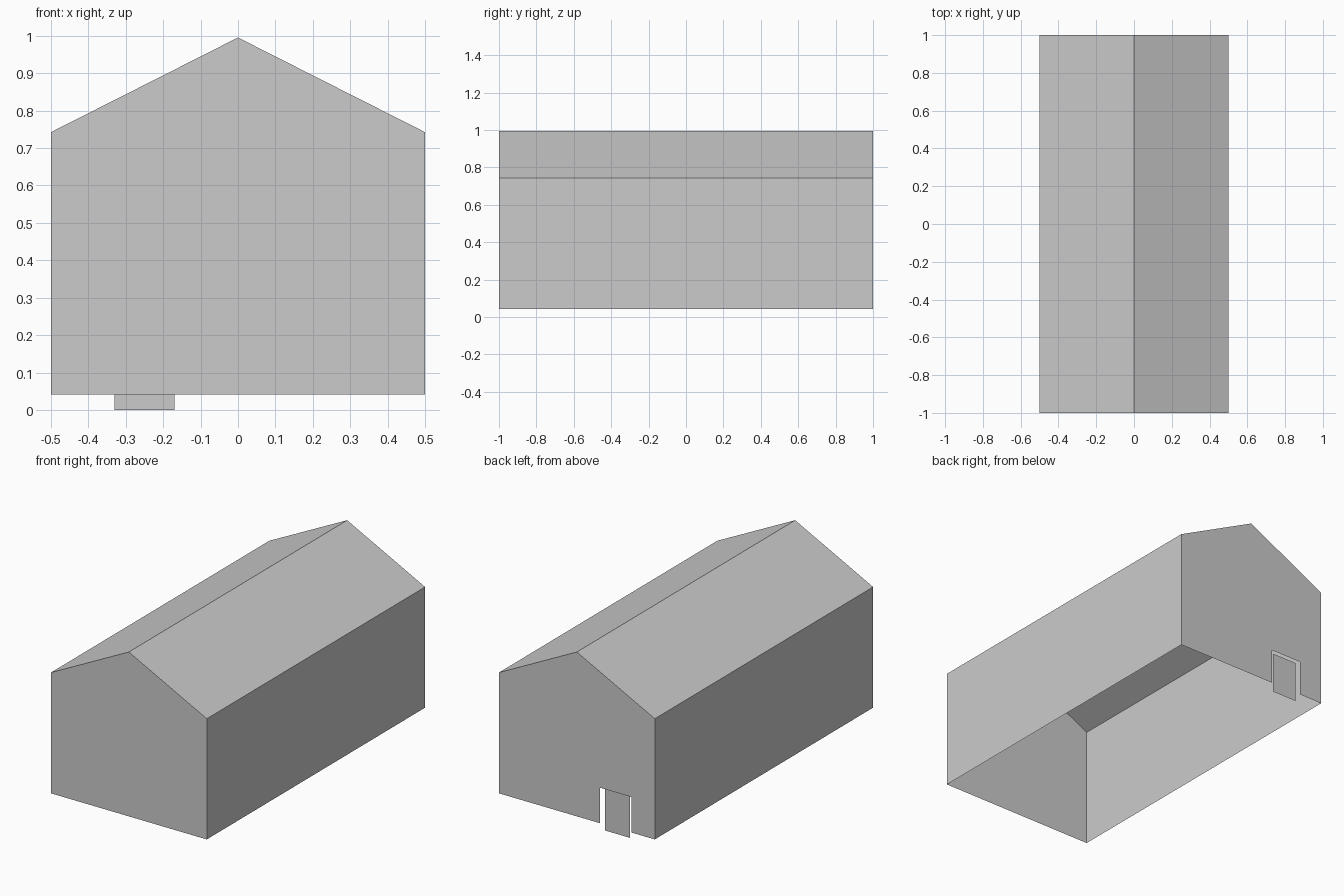
import bpy

if "Cube" in bpy.data.objects:
    bpy.data.objects.remove(bpy.data.objects["Cube"])

HALF_W, HALF_L = 0.5, 1.0
BASE, EAVE, RIDGE = 0.042, 0.742, 0.995


def sheet(name, points):
    """One flat thin panel from its outline."""
    mesh = bpy.data.meshes.new(name)
    mesh.from_pydata(points, [], [list(range(len(points)))])
    mesh.update()
    obj = bpy.data.objects.new(name, mesh)
    bpy.context.collection.objects.link(obj)
    return obj


# Gable outline (x, z), from the lower right corner over the ridge
gable = [(HALF_W, BASE), (HALF_W, EAVE), (0, RIDGE),
         (-HALF_W, EAVE), (-HALF_W, BASE)]

# Front wall is solid
sheet("front_wall", [(x, -HALF_L, z) for x, z in reversed(gable)][::-1][::-1])

# Back wall is notched by the doorway
doorway = [(-0.35, BASE), (-0.35, 0.248), (-0.15, 0.248), (-0.15, BASE)]
sheet("back_wall", [(x, HALF_L, z) for x, z in (gable + doorway)[::-1]][::-1])

# Side walls and roof slopes, one per gable edge, running front to back
names = ["right_wall", "right_roof", "left_roof", "left_wall"]
for name, (x0, z0), (x1, z1) in zip(names, gable, gable[1:]):
    sheet(name, [(x0, -HALF_L, z0), (x0, HALF_L, z0),
                 (x1, HALF_L, z1), (x1, -HALF_L, z1)])

# Door panel, set slightly inside the doorway and reaching the ground
D = 0.985
sheet("door", [(-0.17, D, 0), (-0.33, D, 0), (-0.33, D, 0.24), (-0.17, D, 0.24)])

# Front wall must face outward (-y), opposite to the back wall
for obj in bpy.data.objects:
    want = {"front_wall": -1, "back_wall": 1, "door": 1}.get(obj.name)
    if want and obj.data.polygons[0].normal.y * want < 0:
        obj.data.flip_normals()
